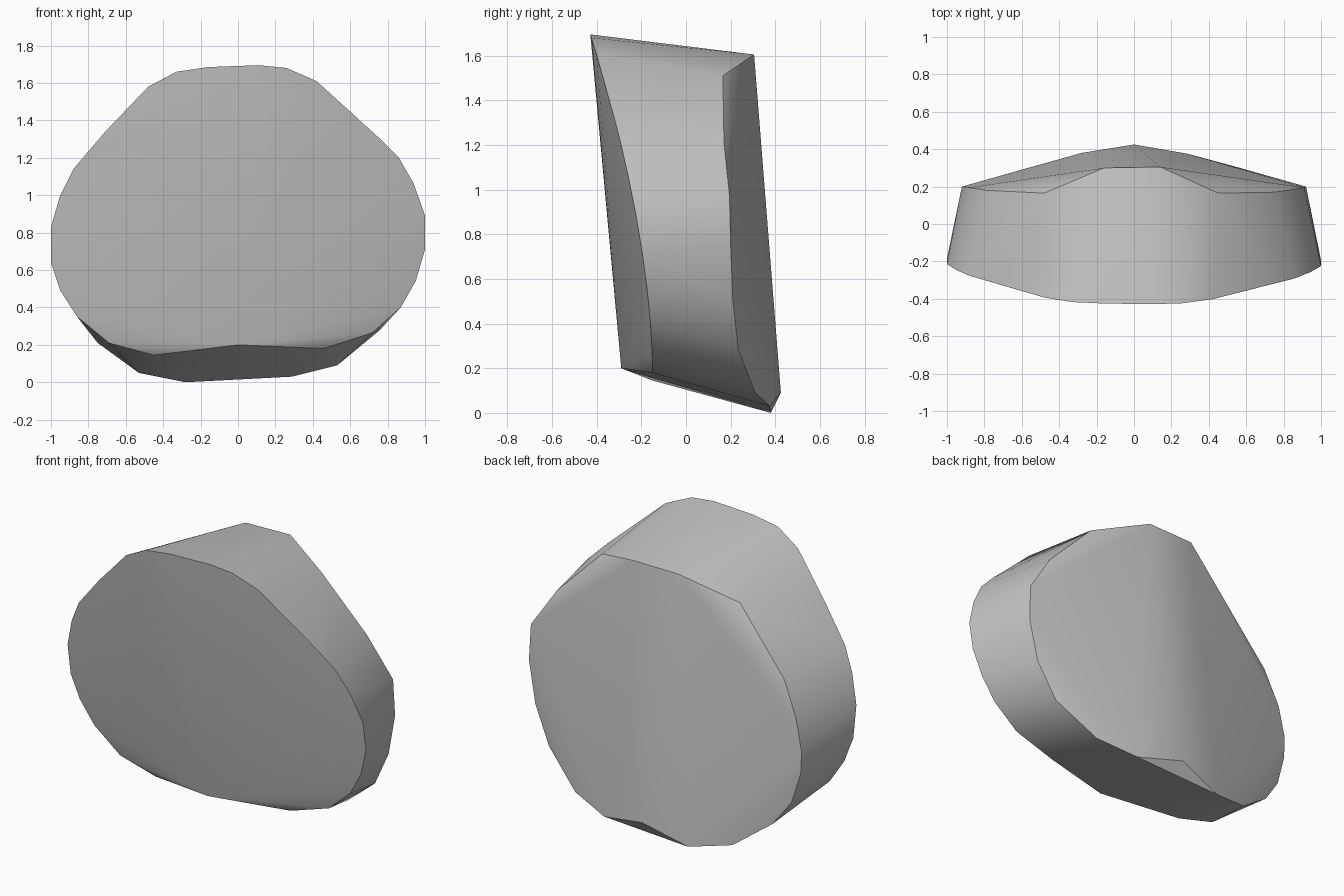
import bpy
import bmesh
import math

default_cube = bpy.data.objects.get("Cube")
if default_cube:
    bpy.data.objects.remove(default_cube, do_unlink=True)


def make_material(name, color):
    material = bpy.data.materials.new(name)
    material.use_nodes = True
    material.diffuse_color = color
    shader = next(n for n in material.node_tree.nodes if n.type == "BSDF_PRINCIPLED")
    shader.inputs["Base Color"].default_value = color
    shader.inputs["Roughness"].default_value = 0.8
    return material


def front_depth(height):
    """The front rim leans forward more and more toward its top."""
    rise = max(0.0, (height - 0.2) / 1.5)
    return -0.15 - 0.28 * rise ** 1.7


def build_hull(name, points, material, smooth_angle):
    """Wrap a taut skin around the contour points and shade its soft edges."""
    mesh = bpy.data.meshes.new(name)
    skin = bmesh.new()
    for point in points:
        skin.verts.new(point)
    bmesh.ops.convex_hull(skin, input=list(skin.verts), use_existing_faces=False)
    loose = [vert for vert in skin.verts if not vert.link_faces]
    bmesh.ops.delete(skin, geom=loose, context="VERTS")
    bmesh.ops.recalc_face_normals(skin, faces=list(skin.faces))
    skin.to_mesh(mesh)
    skin.free()
    body = bpy.data.objects.new(name, mesh)
    bpy.context.collection.objects.link(body)
    mesh.materials.append(material)
    bpy.ops.object.select_all(action="DESELECT")
    body.select_set(True)
    bpy.context.view_layer.objects.active = body
    bpy.ops.object.shade_smooth_by_angle(angle=math.radians(smooth_angle))
    return body


# Front rim outline, as width and height
front_outline = [
    (-.45, .145), (-.69, .21), (-.86, .35), (-.95, .49), (-1, .64),
    (-1, .83), (-.95, 1), (-.88, 1.14), (-.71, 1.34), (-.48, 1.58),
    (-.33, 1.66), (-.16, 1.685), (.11, 1.695), (.26, 1.68), (.42, 1.61),
    (.75, 1.31), (.86, 1.2), (.94, 1.06), (1, .89), (1, .71),
    (.95, .54), (.87, .4), (.72, .265), (.46, .18),
]
front_rim = [(x, front_depth(z), z) for x, z in front_outline]
front_keel = (0, -.29, .2)

# Back rim, with its bevelled shoulders and the foot of its ridge
back_rim = [
    (-.16, .3, 1.6), (-.48, .165, 1.46), (-.79, .18, 1.08), (-.88, .195, .87),
    (-.92, .2, .68), (-.915, .2, .55), (-.86, .21, .36), (-.75, .24, .21),
    (-.53, .31, .05), (-.28, .38, 0), (.29, .375, .03), (.53, .31, .09),
    (.76, .235, .28), (.87, .21, .5), (.92, .2, .75), (.91, .195, .97),
    (.75, .17, 1.21), (.45, .165, 1.51), (.14, .305, 1.605),
]
back_keel = (0, .425, .09)

grey = make_material("plain grey", (.55, .55, .55, 1))
build_hull("rounded_slab", front_rim + back_rim + [front_keel, back_keel], grey, 30)
